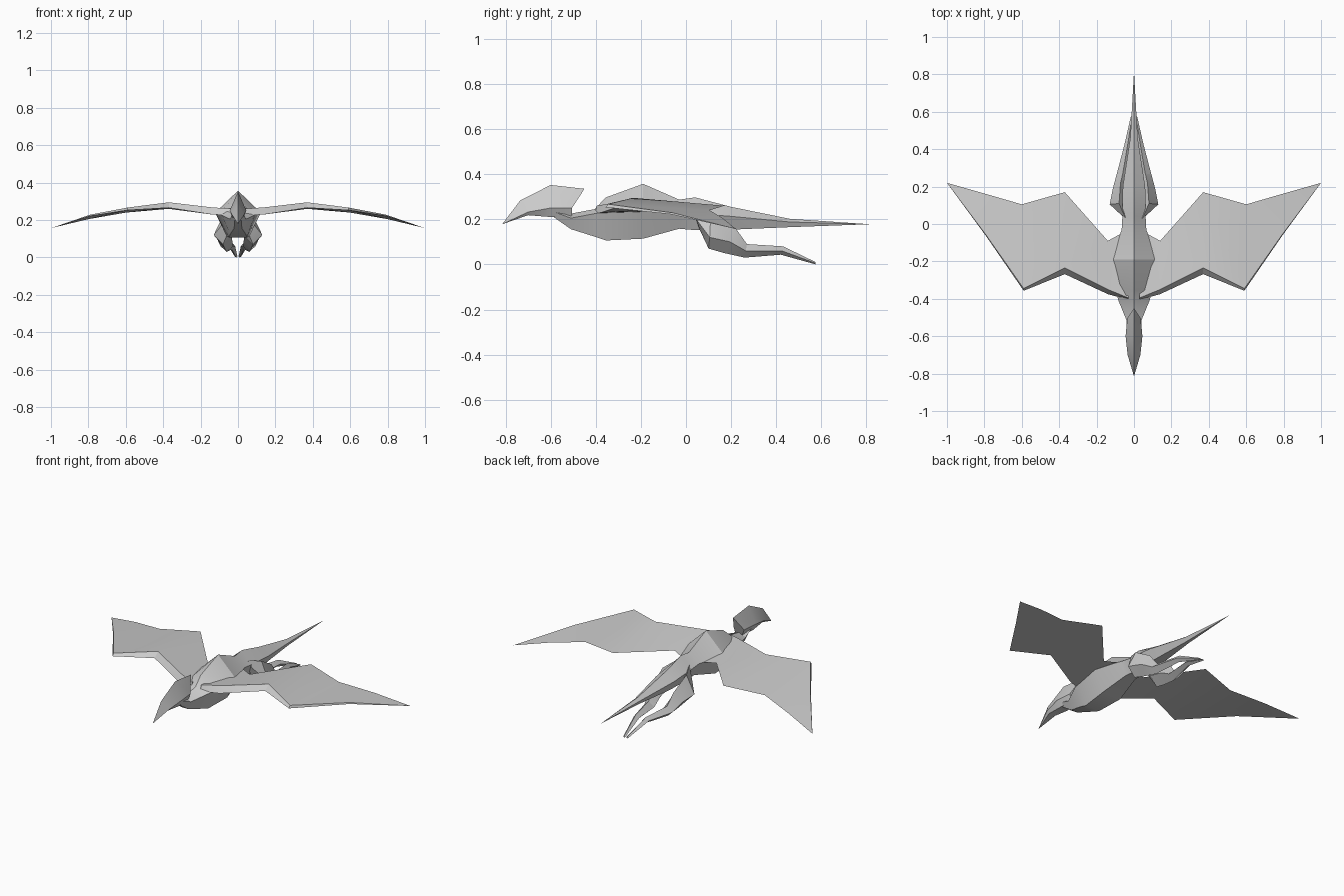
import bpy, bmesh, math


def loft(name, rings, mirror=False):
    """Skin a list of equal-length point rings, closing both ends."""
    bm = bmesh.new()
    loops = [[bm.verts.new(p) for p in ring] for ring in rings]
    n = len(loops[0])
    for a, b in zip(loops, loops[1:]):
        for i in range(n):
            j = (i + 1) % n
            bm.faces.new((a[i], a[j], b[j], b[i]))
    bm.faces.new(loops[0][::-1])
    bm.faces.new(loops[-1])
    bmesh.ops.remove_doubles(bm, verts=bm.verts, dist=0.0008)
    bmesh.ops.recalc_face_normals(bm, faces=bm.faces)
    me = bpy.data.meshes.new(name)
    bm.to_mesh(me)
    bm.free()
    ob = bpy.data.objects.new(name, me)
    bpy.context.collection.objects.link(ob)
    if mirror:
        ob.modifiers.new("Mirror", 'MIRROR').use_mirror_merge = False
    bpy.ops.object.select_all(action='DESELECT')
    ob.select_set(True)
    bpy.context.view_layer.objects.active = ob
    bpy.ops.object.shade_smooth_by_angle(angle=math.radians(25))
    return ob


def section(y, w, top, side, low, flat=0.5, lean=0.0):
    """Ridge-backed five-sided cross-section; lean pushes the ridge backwards."""
    return [(0, y + lean, top), (w, y, side), (w * flat, y, low),
            (-w * flat, y, low), (-w, y, side)]


# Body: neck, chest, waist and long pointed tail
loft("body_and_tail", [
    section(-0.59, 0.032, 0.26, 0.235, 0.212),
    section(-0.51, 0.042, 0.225, 0.205, 0.156),
    section(-0.405, 0.085, 0.245, 0.225, 0.123),
    section(-0.355, 0.095, 0.297, 0.235, 0.106),
    section(-0.19, 0.122, 0.357, 0.24, 0.114),
    section(-0.03, 0.066, 0.287, 0.235, 0.158),
    section(0.04, 0.062, 0.297, 0.225, 0.152),
    section(0.20, 0.06, 0.255, 0.213, 0.154),
    section(0.46, 0.02, 0.202, 0.188, 0.165),
    section(0.815, 0.0, 0.178, 0.178, 0.178)])

# Head: hooked beak and swept-back crest
loft("head", [
    section(-0.815, 0.0, 0.178, 0.178, 0.178),
    section(-0.70, 0.034, 0.283, 0.232, 0.218, 0.6, -0.035),
    section(-0.60, 0.045, 0.352, 0.25, 0.21, 0.6),
    section(-0.505, 0.036, 0.335, 0.25, 0.213, 0.6, 0.055)])

# Wings: triangular ribs (leading top, leading bottom, trailing edge)
ribs = [
    ((0.03, -0.395, 0.26), (0.03, -0.405, 0.225), (0.03, -0.03, 0.235)),
    ((0.14, -0.35, 0.268), (0.14, -0.375, 0.230), (0.14, -0.09, 0.237)),
    ((0.37, -0.235, 0.295), (0.37, -0.268, 0.266), (0.37, 0.17, 0.26)),
    ((0.59, -0.345, 0.267), (0.59, -0.357, 0.253), (0.60, 0.105, 0.24)),
    ((0.79, -0.06, 0.229), (0.79, -0.066, 0.222), (0.80, 0.163, 0.205)),
    ((1.0, 0.22, 0.157),) * 3]
loft("wings", ribs, mirror=True)

# Legs: thigh, shin and foot trailing backwards
leg = [  # y top, y bottom, x centre, half width, z top, z side, z bottom
    (0.03, 0.06, 0.045, 0.020, 0.25, 0.20, 0.155),
    (0.11, 0.10, 0.080, 0.050, 0.225, 0.12, 0.070),
    (0.22, 0.17, 0.072, 0.040, 0.160, 0.10, 0.050),
    (0.27, 0.26, 0.060, 0.033, 0.090, 0.06, 0.030),
    (0.43, 0.42, 0.033, 0.018, 0.080, 0.06, 0.043),
    (0.575, 0.575, 0.010, 0.007, 0.010, 0.005, 0.0)]
loft("legs", [[(x, yt, zt), (x + w, (yt + yb) / 2, zs), (x, yb, zb), (x - w, (yt + yb) / 2, zs)]
              for yt, yb, x, w, zt, zs, zb in leg], mirror=True)
